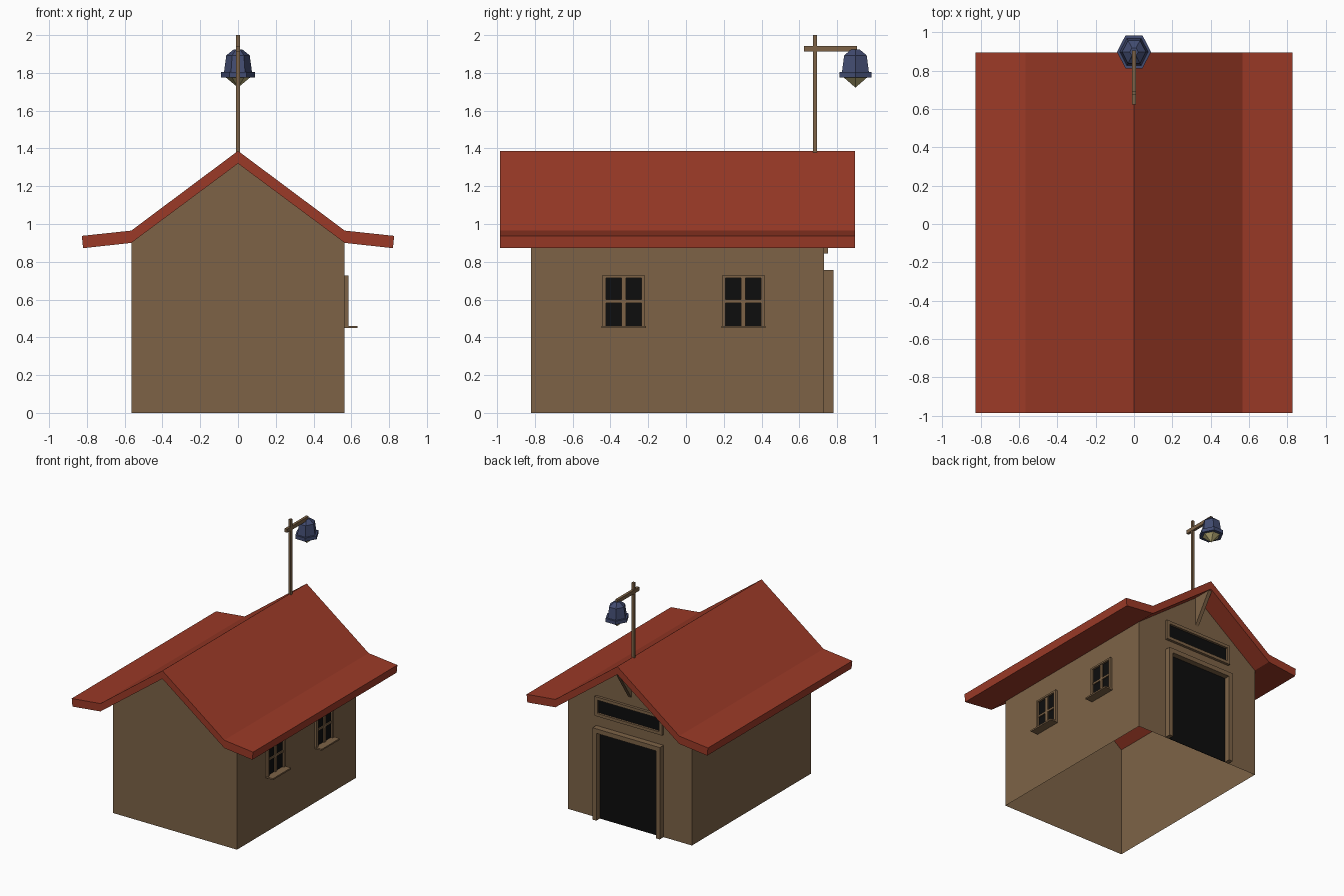
import bpy, bmesh, math

if "Cube" in bpy.data.objects:
    bpy.data.objects.remove(bpy.data.objects["Cube"])


def material(name, rgb):
    m = bpy.data.materials.new(name)
    m.diffuse_color = (*rgb, 1)
    m.use_nodes = True
    m.node_tree.nodes["Principled BSDF"].inputs["Base Color"].default_value = m.diffuse_color
    return m


WOOD = material("brown wood", (0.205, 0.124, 0.062))
ROOF = material("red roof", (0.33, 0.042, 0.020))
BLUE = material("lamp blue", (0.055, 0.072, 0.165))
GLOW = material("lamp yellow", (0.50, 0.43, 0.19))
BLACK = material("black opening", (0.004, 0.004, 0.004))


def finish(name, bm, mat, fix=True):
    if fix:
        bmesh.ops.recalc_face_normals(bm, faces=bm.faces)
    me = bpy.data.meshes.new(name)
    bm.to_mesh(me)
    bm.free()
    me.materials.append(mat)
    ob = bpy.data.objects.new(name, me)
    bpy.context.collection.objects.link(ob)
    return ob


def boxes(name, spans, mat):
    """One object from several (x0, x1, y0, y1, z0, z1) boxes."""
    bm = bmesh.new()
    for x0, x1, y0, y1, z0, z1 in spans:
        vs = bmesh.ops.create_cube(bm, size=1)["verts"]
        for v in vs:
            v.co.x = x1 if v.co.x > 0 else x0
            v.co.y = y1 if v.co.y > 0 else y0
            v.co.z = z1 if v.co.z > 0 else z0
    return finish(name, bm, mat)


def prism(name, loop, offset, mat):
    """Extrude a closed 3D loop by an offset."""
    bm = bmesh.new()
    f = bm.faces.new([bm.verts.new(p) for p in loop])
    r = bmesh.ops.extrude_face_region(bm, geom=[f])
    vs = [g for g in r["geom"] if isinstance(g, bmesh.types.BMVert)]
    bmesh.ops.translate(bm, verts=vs, vec=offset)
    return finish(name, bm, mat)


def hex_lathe(name, profile, centre, mat, ystretch=1.11):
    """Six-sided stack of rings (radius, z); radius 0 closes to a point."""
    bm = bmesh.new()
    rings = []
    for r, z in profile:
        n = 6 if r > 0 else 1
        rings.append([bm.verts.new((centre[0] + r * math.cos(i * math.pi / 3),
                                    centre[1] + r * ystretch * math.sin(i * math.pi / 3), z))
                      for i in range(n)])
    for a, b in zip(rings, rings[1:]):
        for i in range(6):
            j = (i + 1) % 6
            if len(b) == 1:
                bm.faces.new((a[i], a[j], b[0]))
            else:
                bm.faces.new((a[i], a[j], b[j], b[i]))
    for ring in (rings[0], rings[-1]):
        if len(ring) == 6:
            bm.faces.new(ring)
    return finish(name, bm, mat)


W, Y0, Y1 = 0.565, -0.82, 0.73   # wall half width, front and back

# Walls: open-bottomed shell with two gables
outline = [(W, 0), (W, 0.9), (0, 1.32), (-W, 0.9), (-W, 0)]
bm = bmesh.new()
front = [bm.verts.new((x, Y0, z)) for x, z in outline]
back = [bm.verts.new((x, Y1, z)) for x, z in outline]
bm.faces.new(front[::-1])
bm.faces.new(back)
bm.faces.new((front[0], back[0], back[1], front[1])[::1])
bm.faces.new((front[3], back[3], back[4], front[4]))
for f in bm.faces:
    f.normal_update()
    c = f.calc_center_median()
    if f.normal.x * c.x + f.normal.y * c.y < 0:
        f.normal_flip()
finish("walls", bm, WOOD, fix=False)

# Roof: bent slab with flared eaves
top = [(-0.827, 0.937), (-W, 0.965), (0, 1.387), (W, 0.965), (0.827, 0.937)]
under = [(0.82, 0.872), (W, 0.9), (0, 1.32), (-W, 0.9), (-0.82, 0.872)]
prism("roof", [(x, -0.985, z) for x, z in top + under], (0, 1.88, 0), ROOF)

# Windows on the right wall
for i, yc in enumerate((-0.33, 0.304)):
    a, b, z0, z1, t = yc - 0.114, yc + 0.114, 0.455, 0.727, 0.02
    x0, x1, zm = W - 0.005, W + 0.02, 0.591
    boxes(f"window_frame_{i + 1}", [
        (x0, x1, a, a + t, z0, z1), (x0, x1, b - t, b, z0, z1),
        (x0, x1, a + t, b - t, z1 - t * 0.7, z1),
        (x0, x1 - 0.006, yc - 0.012, yc + 0.012, z0, z1 - t * 0.7),
        (x0, x1 - 0.007, a + t, b - t, zm - 0.008, zm + 0.008),
        (x0, 0.632, a - 0.003, b + 0.003, z0 - 0.006, z0 + 0.006)], WOOD)
    boxes(f"window_glass_{i + 1}", [(W, W + 0.004, a + 0.01, b - 0.01, z0, z1 - 0.005)], BLACK)

# Door on the back wall
D, P = 0.307, 0.035
boxes("door_frame", [(-D, -D + P, Y1, 0.78, 0, 0.72), (D - P, D, Y1, 0.78, 0, 0.72),
                     (-D, D, Y1, 0.78, 0.72, 0.757)], WOOD)
boxes("door_opening", [(-D + P, D - P, Y1, Y1 + 0.004, 0, 0.72)], BLACK)

# Long transom window above the door
za, zb, t = 0.845, 1.005, 0.025
boxes("transom_frame", [(-D, -D + t, Y1, 0.752, za, zb), (D - t, D, Y1, 0.752, za, zb),
                        (-D + t, D - t, Y1, 0.752, za, za + t),
                        (-D + t, D - t, Y1, 0.752, zb - t, zb)], WOOD)
boxes("transom_glass", [(-D + t, D - t, Y1, Y1 + 0.004, za + t, zb - t)], BLACK)

# Triangular brace under the back ridge
prism("gable_brace", [(-0.015, Y1, 1.31), (-0.015, Y1, 1.07), (-0.015, 0.886, 1.31)],
      (0.03, 0, 0), WOOD)

# Lamp post and arm
boxes("lamp_post", [(-0.01, 0.01, 0.672, 0.693, 1.36, 2.0)], WOOD)
boxes("lamp_arm", [(-0.011, 0.011, 0.624, 0.905, 1.912, 1.942)], WOOD)

# Hexagonal lamp
C = (0, 0.897)
hex_lathe("lamp_shade", [(0.022, 1.925), (0.062, 1.893), (0.074, 1.805), (0.089, 1.805),
                         (0.089, 1.776), (0.068, 1.776)], C, BLUE)
hex_lathe("lamp_bulb", [(0.067, 1.778), (0, 1.722)], C, GLOW)
